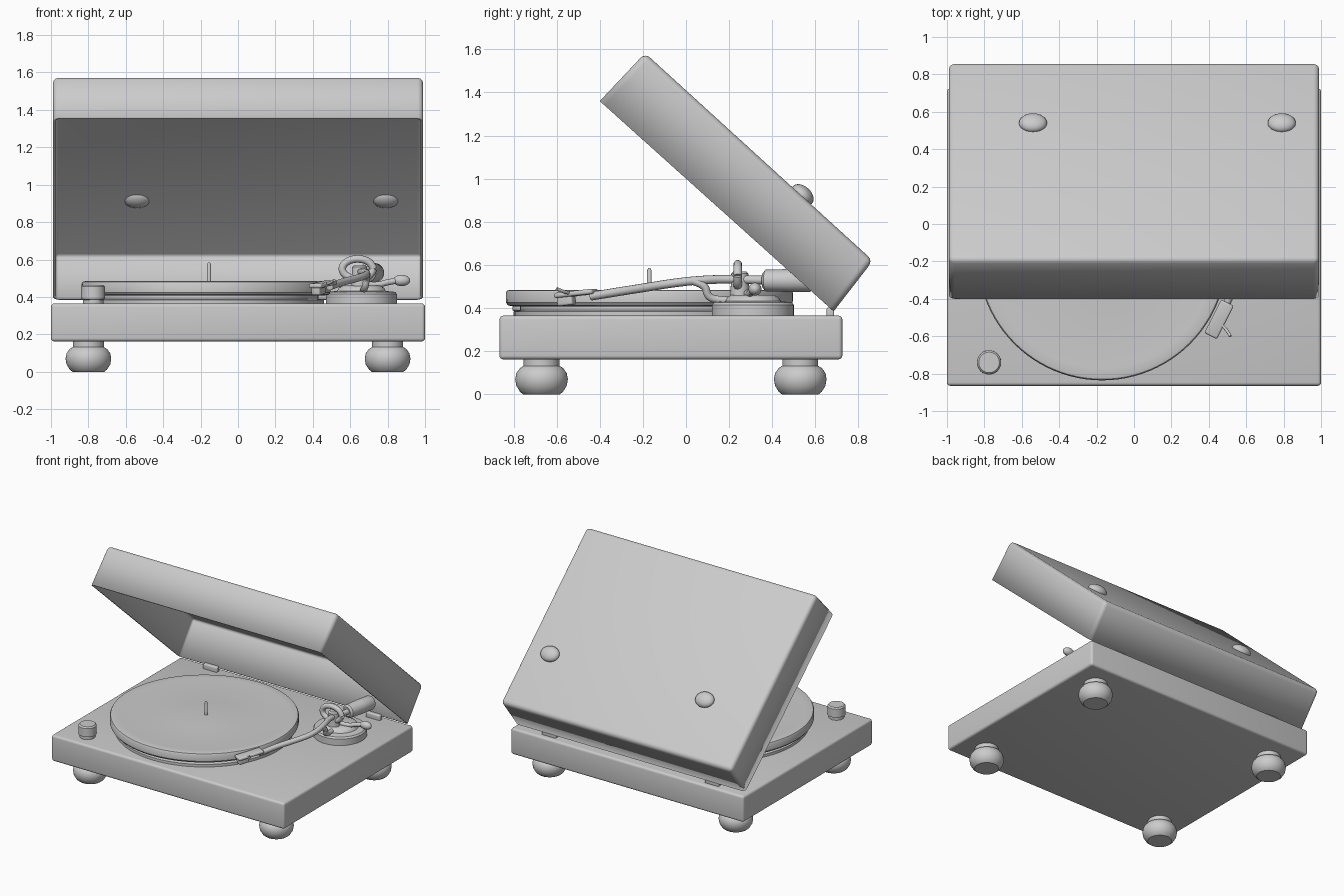
import bpy, bmesh, math
from mathutils import Vector, Matrix

if "Cube" in bpy.data.objects:
    bpy.data.objects.remove(bpy.data.objects["Cube"])


def finish(name, bm, angle=35):
    bmesh.ops.recalc_face_normals(bm, faces=bm.faces[:])
    me = bpy.data.meshes.new(name)
    bm.to_mesh(me)
    bm.free()
    ob = bpy.data.objects.new(name, me)
    bpy.context.collection.objects.link(ob)
    bpy.ops.object.select_all(action='DESELECT')
    bpy.context.view_layer.objects.active = ob
    ob.select_set(True)
    bpy.ops.object.shade_smooth_by_angle(angle=math.radians(angle))
    return ob


def lathe(name, profile, loc, steps=48, rot=None):
    """Spin (radius, height) points around z, capping both ends."""
    bm = bmesh.new()
    pts = [(0, profile[0][1])] + profile + [(0, profile[-1][1])]
    vs = [bm.verts.new((r, 0, z)) for r, z in pts]
    es = [bm.edges.new(p) for p in zip(vs, vs[1:])]
    bmesh.ops.spin(bm, geom=vs + es, cent=(0, 0, 0), axis=(0, 0, 1),
                   angle=2 * math.pi, steps=steps)
    bmesh.ops.remove_doubles(bm, verts=bm.verts[:], dist=1e-5)
    ob = finish(name, bm)
    ob.location = loc
    if rot:
        ob.rotation_euler = rot
    return ob


def box(name, size, loc, bevel, rot=(0, 0, 0)):
    bm = bmesh.new()
    bmesh.ops.create_cube(bm, size=1, matrix=Matrix.Diagonal((*size, 1)))
    bmesh.ops.bevel(bm, geom=bm.edges[:], offset=bevel, segments=4,
                    profile=0.5, affect='EDGES')
    ob = finish(name, bm)
    ob.location, ob.rotation_euler = loc, rot
    return ob


def tube(name, points, radius, radii=None):
    cu = bpy.data.curves.new(name, 'CURVE')
    cu.dimensions = '3D'
    cu.bevel_depth, cu.bevel_resolution = radius, 4
    cu.use_fill_caps = True
    cu.resolution_u = 8
    sp = cu.splines.new('NURBS')
    sp.points.add(len(points) - 1)
    for i, p in enumerate(points):
        sp.points[i].co = (*p, 1)
        sp.points[i].radius = radii[i] if radii else 1
    sp.order_u = 3
    sp.use_endpoint_u = True
    ob = bpy.data.objects.new(name, cu)
    bpy.context.collection.objects.link(ob)
    return ob


def ellipsoid(name, loc, scale, rot=(0, 0, 0)):
    bm = bmesh.new()
    bmesh.ops.create_uvsphere(bm, u_segments=24, v_segments=14, radius=1,
                              matrix=Matrix.Diagonal((*scale, 1)))
    ob = finish(name, bm, 80)
    ob.location, ob.rotation_euler = loc, rot
    return ob


# Plinth and rounded feet
box("plinth", (2.0, 1.59, 0.203), (0, -0.07, 0.2635), 0.018)
foot = [(0.085, 0), (0.1, 0.012), (0.117, 0.04), (0.122, 0.07), (0.117, 0.098),
        (0.1, 0.122), (0.083, 0.132), (0.083, 0.17)]
for side, x in (("left", -0.8), ("right", 0.8)):
    for end, y in (("front", -0.67), ("back", 0.53)):
        lathe(f"{end}_{side}_foot", foot, (x, y, 0))

# Platter, spindle and speed knob
C = (-0.17, -0.17)
lathe("sub_platter", [(0.63, 0.36), (0.63, 0.385), (0.6, 0.39), (0.6, 0.42)], (*C, 0), 80)
lathe("platter", [(0.63, 0.408), (0.655, 0.412), (0.665, 0.425), (0.666, 0.47),
                  (0.66, 0.481), (0.645, 0.485), (0.6, 0.483), (0.25, 0.48),
                  (0.22, 0.483)], (*C, 0), 96)
lathe("spindle", [(0.012, 0.47), (0.01, 0.575), (0.005, 0.585)], (-0.155, -0.17, 0), 16)
lathe("speed_knob", [(0.055, 0.36), (0.055, 0.385), (0.065, 0.39), (0.064, 0.455),
                     (0.055, 0.465)], (-0.775, -0.74, 0), 40)

# Tonearm base and pivot
P = (0.66, 0.31, 0)
lathe("tonearm_base", [(0.19, 0.36), (0.19, 0.415), (0.18, 0.427), (0.13, 0.432),
                       (0.12, 0.45), (0.1, 0.46)], P, 56)
lathe("pivot_post", [(0.045, 0.44), (0.04, 0.56), (0.03, 0.57)], (0.65, 0.25, 0), 24)
ring = [(0.64 + 0.085 * math.cos(t), 0.24, 0.55 + 0.055 * math.sin(t))
        for t in [i * math.tau / 12 for i in range(13)]]
tube("gimbal_ring", ring, 0.02)

# S-shaped tonearm, headshell and cartridge
arm = [(0.49, -0.44, 0.455), (0.54, -0.32, 0.475), (0.62, -0.19, 0.495),
       (0.685, -0.07, 0.515), (0.69, 0.06, 0.53), (0.65, 0.2, 0.535),
       (0.68, 0.32, 0.53), (0.71, 0.42, 0.53)]
tube("tonearm", arm, 0.02)
a = -math.radians(27)
box("headshell", (0.075, 0.2, 0.024), (0.455, -0.51, 0.468), 0.01, (0.1, 0, a))
box("cartridge", (0.05, 0.08, 0.05), (0.43, -0.555, 0.437), 0.01, (0.1, 0, a))
tube("finger_lift", [(0.47, -0.54, 0.47), (0.5, -0.57, 0.475), (0.515, -0.6, 0.49)], 0.008)

# Counterweight along the rear of the arm
axis = Vector((0.2, 1, 0)).normalized()
lathe("counterweight", [(0.035, -0.12), (0.05, -0.108), (0.053, 0), (0.053, 0.1),
                        (0.045, 0.115)], (0.71, 0.475, 0.528), 32,
      axis.to_track_quat('Z', 'Y').to_euler())

# Arm rest and cueing lever
tube("arm_rest", [(0.69, 0.03, 0.525), (0.69, 0.09, 0.51), (0.68, 0.1, 0.45),
                  (0.67, 0.16, 0.435), (0.67, 0.24, 0.435)], 0.018)
tube("cueing_lever", [(0.66, 0.28, 0.47), (0.74, 0.29, 0.46), (0.8, 0.31, 0.48),
                      (0.87, 0.32, 0.49)], 0.016)
ellipsoid("cueing_lever_tip", (0.875, 0.32, 0.488), (0.046, 0.03, 0.03))

# Open dust cover: side outline swept across x, rim side left open
outline = [(0.685, 0.385), (-0.4, 1.36), (-0.19, 1.583), (0.867, 0.62)]
bm = bmesh.new()
L, R = ([bm.verts.new((x, y, z)) for y, z in outline] for x in (-0.99, 0.99))
bm.faces.new(L)
bm.faces.new(R[::-1])
for i in range(4):
    j = (i + 1) % 4
    f = bm.faces.new((L[i], R[i], R[j], L[j]))
    if i == 0:
        rim = f
bmesh.ops.recalc_face_normals(bm, faces=bm.faces[:])
rim_edges = set(rim.edges)
bmesh.ops.delete(bm, geom=[rim], context='FACES_ONLY')
bmesh.ops.bevel(bm, geom=[e for e in bm.edges if e not in rim_edges],
                offset=0.03, segments=4, profile=0.5, affect='EDGES')
me = bpy.data.meshes.new("dust_cover")
bm.to_mesh(me)
bm.free()
cover = bpy.data.objects.new("dust_cover", me)
bpy.context.collection.objects.link(cover)
bpy.ops.object.select_all(action='DESELECT')
bpy.context.view_layer.objects.active = cover
cover.select_set(True)
bpy.ops.object.shade_smooth_by_angle(angle=math.radians(35))
mod = cover.modifiers.new("thickness", 'SOLIDIFY')
mod.thickness, mod.offset = 0.014, -1

# Raised bumps on the cover, and hinges at the back of the plinth
tilt = -math.radians(42)
for side, x in (("left", -0.54), ("right", 0.79)):
    ellipsoid(f"cover_bump_{side}", (x, 0.54, 0.925), (0.075, 0.06, 0.04), (tilt, 0, 0))
for side, x in (("left", -0.7), ("right", 0.7)):
    box(f"hinge_{side}", (0.12, 0.035, 0.045), (x, 0.67, 0.38), 0.008)
